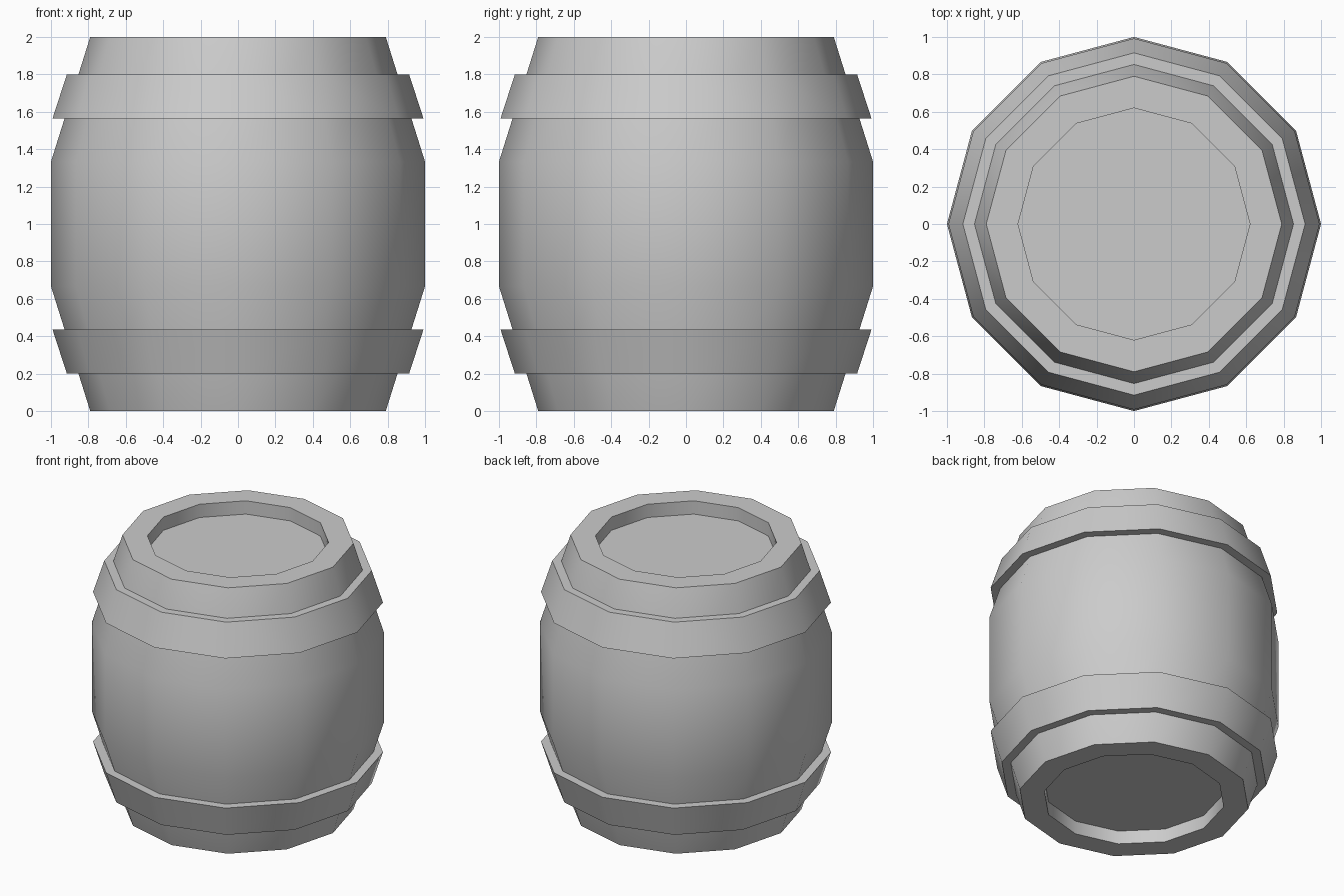
import bpy, bmesh, math

if "Cube" in bpy.data.objects:
    bpy.data.objects.remove(bpy.data.objects["Cube"])

SIDES = 12


def lathe(name, profile, closed=False):
    """Spin a (radius, z) profile around z; cap open ends with flat discs."""
    bm = bmesh.new()
    rings = []
    for r, z in profile:
        rings.append([bm.verts.new((r * math.cos(2 * math.pi * i / SIDES),
                                    r * math.sin(2 * math.pi * i / SIDES), z))
                      for i in range(SIDES)])
    pairs = list(zip(rings, rings[1:]))
    if closed:
        pairs.append((rings[-1], rings[0]))
    for a, b in pairs:
        for i in range(SIDES):
            j = (i + 1) % SIDES
            bm.faces.new((a[i], a[j], b[j], b[i]))
    if not closed:
        bm.faces.new(rings[0])
        bm.faces.new(rings[-1])
    bmesh.ops.recalc_face_normals(bm, faces=bm.faces)
    mesh = bpy.data.meshes.new(name)
    bm.to_mesh(mesh)
    bm.free()
    obj = bpy.data.objects.new(name, mesh)
    bpy.context.collection.objects.link(obj)
    bpy.ops.object.select_all(action='DESELECT')
    obj.select_set(True)
    bpy.context.view_layer.objects.active = obj
    bpy.ops.object.shade_smooth_by_angle(angle=math.radians(40))
    return obj


# Barrel body with recessed lids at both ends
lathe("barrel_body", [(0.62, 0.10), (0.62, 0), (0.79, 0), (1.0, 0.667),
                      (1.0, 1.333), (0.79, 2.0), (0.62, 2.0), (0.62, 1.90)])

# Hoops follow the taper of the staves, inner side slightly embedded
hoop = [(0.83, 0.20), (0.915, 0.20), (0.992, 0.437), (0.907, 0.437)]
lathe("lower_hoop", hoop, closed=True)
lathe("upper_hoop", [(r, 2.0 - z) for r, z in hoop], closed=True)
